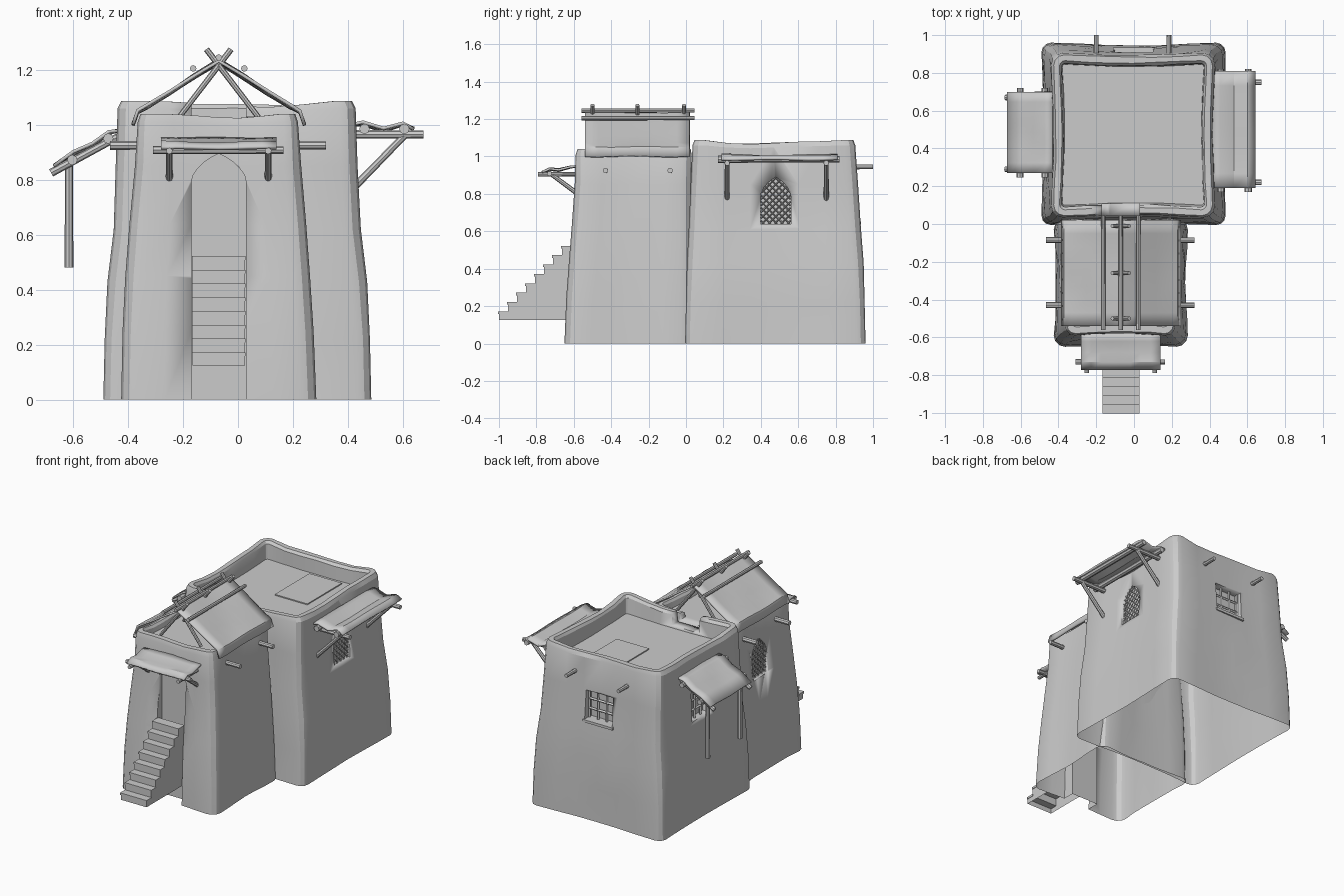
import bpy, bmesh, math, random
from mathutils import Vector

if "Cube" in bpy.data.objects:
    bpy.data.objects.remove(bpy.data.objects["Cube"])

random.seed(4)
clay = bpy.data.materials.new("plain_grey")
clay.diffuse_color = (0.6, 0.6, 0.6, 1)
clay.use_nodes = True
clay.node_tree.nodes["Principled BSDF"].inputs["Base Color"].default_value = clay.diffuse_color


def finish(name, bm, angle=30):
    bmesh.ops.recalc_face_normals(bm, faces=bm.faces)
    me = bpy.data.meshes.new(name)
    bm.to_mesh(me)
    bm.free()
    me.materials.append(clay)
    ob = bpy.data.objects.new(name, me)
    bpy.context.collection.objects.link(ob)
    bpy.ops.object.select_all(action='DESELECT')
    ob.select_set(True)
    bpy.context.view_layer.objects.active = ob
    bpy.ops.object.shade_smooth_by_angle(angle=math.radians(angle))
    return ob


def apply_mod(ob, kind, **settings):
    mod = ob.modifiers.new(kind.lower(), kind)
    for key, value in settings.items():
        setattr(mod, key, value)
    bpy.context.view_layer.objects.active = ob
    bpy.ops.object.modifier_apply(modifier=mod.name)


def prism(name, poly, place, lo, hi):
    """Extrude a 2D outline; place(u, v, d) gives the 3D point."""
    bm = bmesh.new()
    rings = [[bm.verts.new(place(u, v, d)) for u, v in poly] for d in (lo, hi)]
    n = len(poly)
    for i in range(n):
        bm.faces.new((rings[0][i], rings[0][(i + 1) % n], rings[1][(i + 1) % n], rings[1][i]))
    bm.faces.new(rings[0])
    bm.faces.new(rings[1])
    return finish(name, bm)


def box(name, x, y, z):
    return prism(name, [(x[0], y[0]), (x[1], y[0]), (x[1], y[1]), (x[0], y[1])],
                 lambda u, v, d: (u, v, d), *z)


def poles(name, segments, r=0.014, n=8):
    bm = bmesh.new()
    for a, b in segments:
        a, b = Vector(a), Vector(b)
        rot = (b - a).to_track_quat('Z', 'Y').to_matrix().to_4x4()
        rot.translation = (a + b) / 2
        bmesh.ops.create_cone(bm, cap_ends=True, segments=n, radius1=r, radius2=r * 0.9,
                              depth=(b - a).length, matrix=rot)
    return finish(name, bm)


def arch(c, half, z0, spring, top):
    """Pointed arch outline."""
    right = [(c + half * math.cos(t * math.pi / 2) ** 0.8, spring + (top - spring) * t)
             for t in (0, .25, .5, .7, .85)]
    left = [(2 * c - u, v) for u, v in reversed(right)]
    return [(c - half, z0), (c + half, z0)] + right + [(c, top)] + left


# Lumpy mud-brick shells with a sunken roof terrace
def ring(x0, x1, y0, y1, z, rad, dip, jitter):
    pts = []
    corners = [(x1 - rad, y0 + rad, -90), (x1 - rad, y1 - rad, 0),
               (x0 + rad, y1 - rad, 90), (x0 + rad, y0 + rad, 180)]
    arcs = [[Vector((cx + rad * math.cos(math.radians(a + s)), cy + rad * math.sin(math.radians(a + s)), z))
             for s in (0, 30, 60, 90)] for cx, cy, a in corners]
    for k in range(4):
        pts += arcs[k]
        a, b = arcs[k][-1], arcs[(k + 1) % 4][0]
        normal = Vector((b.y - a.y, a.x - b.x, 0)).normalized()
        for i in range(1, 6):
            t = i / 6
            p = a.lerp(b, t)
            p -= normal * (0.012 * math.sin(math.pi * t) + random.uniform(-jitter, jitter))
            p.z -= dip * (math.sin(math.pi * t) + 0.4 * math.sin(7 * t + k))
            pts.append(p)
    return pts


def shell(name, levels, cutters):
    bm = bmesh.new()
    rows = [[bm.verts.new(p) for p in ring(*lv)] for lv in levels]
    n = len(rows[0])
    for a, b in zip(rows, rows[1:]):
        for i in range(n):
            bm.faces.new((a[i], a[(i + 1) % n], b[(i + 1) % n], b[i]))
    bm.faces.new(rows[0])
    bm.faces.new(rows[-1])
    ob = finish(name, bm, 24)
    for c in cutters:
        apply_mod(ob, 'BOOLEAN', object=c, operation='DIFFERENCE', solver='EXACT')
    # open underside
    bm = bmesh.new()
    bm.from_mesh(ob.data)
    under = [f for f in bm.faces if all(v.co.z < 0.005 for v in f.verts)]
    bmesh.ops.delete(bm, geom=under, context='FACES')
    bm.to_mesh(ob.data)
    bm.free()
    return ob


on_x = lambda u, v, d: (d, u, v)
on_y = lambda u, v, d: (u, d, v)
east_arch = arch(0.48, 0.082, 0.64, 0.78, 0.89)
west_arch = arch(-0.24, 0.082, 0.62, 0.76, 0.87)
west_square = [(0.39, 0.64), (0.57, 0.64), (0.57, 0.83), (0.39, 0.83)]
back_square = [(-0.1, 0.65), (0.1, 0.65), (0.1, 0.84), (-0.1, 0.84)]
notch = box("notch_cutter", (-0.17, 0.03), (-0.06, 0.13), (0.985, 1.3))
cut_main = [prism("east_cutter", east_arch, on_x, 0.395, 0.7),
            prism("west_cutter", west_square, on_x, -0.7, -0.395),
            prism("back_cutter", back_square, on_y, 0.855, 1.2), notch]
cut_front = [prism("door_cutter", arch(-0.07, 0.1, -0.1, 0.79, 0.895), on_y, -0.9, -0.56),
             prism("side_cutter", west_arch, on_x, -0.7, -0.345), notch]

shell("main_house", [
    (-.49, .485, -.005, .96, 0, .05, 0, .004), (-.485, .48, 0, .955, .22, .05, 0, .006),
    (-.475, .47, .005, .95, .43, .06, 0, .008), (-.452, .447, .015, .935, .62, .06, .01, .007),
    (-.445, .435, .025, .92, .85, .06, 0, .003), (-.438, .428, .035, .905, 1.06, .06, .014, .003),
    (-.425, .415, .045, .895, 1.087, .055, .018, .003), (-.395, .385, .075, .865, 1.087, .03, .018, .003),
    (-.385, .375, .09, .85, 1.07, .02, .016, .003), (-.38, .37, .1, .845, .97, .015, 0, .002)], cut_main)
shell("front_house", [
    (-.425, .285, -.65, .03, 0, .06, 0, .004), (-.42, .275, -.64, .03, .25, .06, 0, .006),
    (-.41, .262, -.625, .03, .45, .06, 0, .007), (-.395, .248, -.61, .03, .64, .06, .01, .006),
    (-.375, .23, -.595, .03, .85, .06, 0, .003), (-.365, .218, -.59, .03, 1.01, .05, .008, .002),
    (-.355, .208, -.58, .025, 1.04, .045, .012, .002), (-.335, .188, -.545, 0, 1.04, .03, .012, .002),
    (-.325, .178, -.535, -.02, 1.025, .02, .01, .002), (-.32, .17, -.53, -.03, .985, .015, 0, .001)], cut_front)
for c in set(cut_main + cut_front):
    bpy.data.objects.remove(c)
box("roof_patch", (-0.04, 0.2), (0.445, 0.81), (0.965, 0.977))


# Window lattices: bars clipped to the opening
def inside(poly, u, v):
    odd = False
    for (a, b), (c, d) in zip(poly, poly[1:] + poly[:1]):
        if (b > v) != (d > v) and u < a + (v - b) * (c - a) / (d - b):
            odd = not odd
    return odd


def lattice(name, poly, place, depth, angles, step, r):
    cu = sum(p[0] for p in poly[:2]) / 2
    cv = (min(p[1] for p in poly) + max(p[1] for p in poly)) / 2
    bars = []
    for ang in angles:
        c, s = math.cos(math.radians(ang)), math.sin(math.radians(ang))
        for k in range(-8, 9):
            o = (k + 0.5) * step
            line = [(cu - s * o + c * t * .004, cv + c * o + s * t * .004) for t in range(-50, 51)]
            hit = [p for p in line if inside(poly, *p)]
            if len(hit) > 2:
                bars.append((place(*hit[0], depth), place(*hit[-1], depth)))
    poles(name, bars, r, 4)


lattice("east_lattice", east_arch, on_x, 0.42, (45, 135), 0.024, 0.004)
lattice("side_lattice", west_arch, on_x, -0.365, (45, 135), 0.024, 0.004)
lattice("west_window_bars", west_square, on_x, -0.42, (0, 90), 0.065, 0.009)
lattice("back_window_bars", back_square, on_y, 0.88, (0, 90), 0.065, 0.009)
box("back_window_sill", (-0.11, 0.11), (0.86, 0.935), (0.635, 0.652))


# Staircase, hollow below
n = 8
steps = [(-0.6, 0.125), (-1.0, 0.125)]
for i in range(n):
    steps += [(-1.0 + i * 0.048, 0.17 + i * 0.05), (-1.0 + (i + 1) * 0.048, 0.17 + i * 0.05)]
steps.append((-0.6, 0.52))
stairs = prism("stairs", steps, on_x, -0.165, 0.025)
bm = bmesh.new()
bm.from_mesh(stairs.data)
bmesh.ops.delete(bm, geom=[f for f in bm.faces if all(v.co.z < 0.13 for v in f.verts)], context='FACES')
bm.to_mesh(stairs.data)
bm.free()
for i in range(n):
    y, z = -1.0 + i * 0.048, 0.17 + i * 0.05
    box("stair_tread", (-0.168, 0.028), (y - 0.004, y + 0.05), (z - 0.012, z + 0.002))


# Cloth sheets: a profile swept along one axis with a slight sag
def sheet(name, profile, place, lo, hi, thick, sag):
    bm = bmesh.new()
    rows = []
    for i in range(9):
        t = i / 8
        rows.append([bm.verts.new(place(u, v - sag * math.sin(math.pi * t) * math.sin(math.pi * j / (len(profile) - 1))
                                        + sag * 0.3 * math.sin(9 * t + j), lo + (hi - lo) * t))
                     for j, (u, v) in enumerate(profile)])
    for a, b in zip(rows, rows[1:]):
        for j in range(len(profile) - 1):
            bm.faces.new((a[j], a[j + 1], b[j + 1], b[j]))
    ob = finish(name, bm)
    apply_mod(ob, 'SOLIDIFY', thickness=thick, offset=0)


# Gable tent over the front terrace
half = [(0, 1.235), (.09, 1.18), (.18, 1.12), (.26, 1.07), (.295, 1.05), (.312, 1.0)]
tent = [(-.07 - u, v) for u, v in reversed(half)] + [(-.07 + u, v) for u, v in half[1:]]
sheet("tent_sheet", tent, on_y, -0.54, 0.02, 0.012, 0.01)
poles("tent_ridge_poles", [((x, -0.56, z), (x, 0.045, z)) for x, z in ((-.07, 1.245), (-.163, 1.205), (.023, 1.205))], 0.012)
poles("tent_rafters", [((-.07 - s * .045, y, 1.275), (-.07 + s * .15, y, 1.02))
                       for y in (-.5, -.26, -.01) for s in (-1, 1)], 0.011)

# Wall beams
poles("cross_beams", [((-.465, y, .925), (.32, y, .925)) for y in (-.085, -.43)], 0.016)
poles("back_beams", [((x, .85, .945), (x, 1.0, .945)) for x in (-.2, .185)], 0.014)

# East awning
sheet("east_awning", [(.41, 1.0), (.455, 1.008), (.53, .985), (.6, 1.006), (.64, .985)], on_x and on_y, 0.19, 0.81, 0.012, 0.008)
poles("east_awning_arms", [((.4, y, .965), (.675, y, .965)) for y in (.22, .75)], 0.016)
poles("east_awning_rails", [((x, .17, .985), (x, .82, .985)) for x in (.46, .605)], 0.019)
poles("east_awning_braces", [((.42, y, .77), (.61, y, .965)) for y in (.22, .75)], 0.014)

# West awning with hanging posts
sheet("west_awning", [(-.67, .85), (-.6, .9), (-.53, .93), (-.47, .975), (-.43, .98)], on_y, 0.27, 0.7, 0.012, 0.008)
poles("west_awning_arms", [((-.68, y, .825), (-.42, y, .965)) for y in (.29, .67)], 0.015)
poles("west_awning_rails", [((x, .245, z), (x, .72, z)) for x, z in ((-.603, .872), (-.472, .95))], 0.019)
poles("west_awning_posts", [((-.615, y, .48), (-.615, y, .86)) for y in (.31, .65)], 0.016)

# Front awning over the door
sheet("front_awning", [(-.77, .915), (-.73, .935), (-.68, .93), (-.62, .945), (-.57, .95)], on_x, -0.28, 0.14, 0.012, 0.006)
poles("front_awning_rail", [((-.31, -.73, .908), (.165, -.73, .908))], 0.015)
poles("front_awning_arms", [((x, -.79, .905), (x, -.56, .905)) for x in (-.25, .11)], 0.012)
poles("front_awning_braces", [((x, -.585, .805), (x, -.72, .905)) for x in (-.25, .11)], 0.013)
